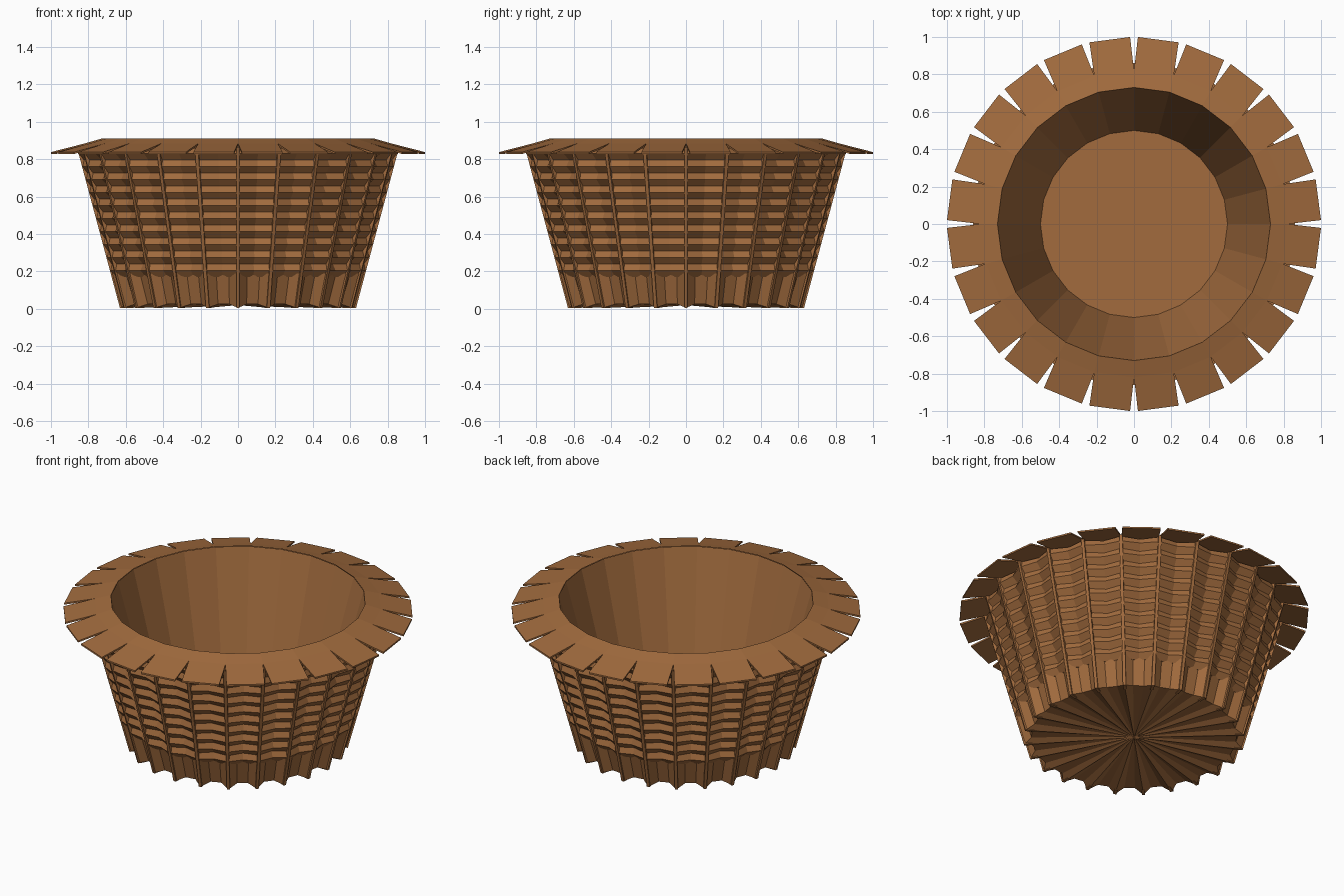
import bpy, bmesh, math

if "Cube" in bpy.data.objects:
    bpy.data.objects.remove(bpy.data.objects["Cube"])

N = 24                       # stakes around the basket
STEP = 360 / N

wicker = bpy.data.materials.new("wicker_brown")
wicker.diffuse_color = (0.36, 0.148, 0.048, 1)
wicker.use_nodes = True
wicker.node_tree.nodes["Principled BSDF"].inputs["Base Color"].default_value = wicker.diffuse_color


def wall_r(z):
    """Outer radius of the tapering wall at height z."""
    return 0.63 + 0.268 * z


def pol(r, deg, z):
    a = math.radians(deg)
    return (r * math.cos(a), r * math.sin(a), z)


def finish(name, bm):
    bmesh.ops.remove_doubles(bm, verts=bm.verts, dist=1e-5)
    me = bpy.data.meshes.new(name)
    bm.to_mesh(me)
    bm.free()
    me.materials.append(wicker)
    ob = bpy.data.objects.new(name, me)
    bpy.context.collection.objects.link(ob)
    return ob


def skin(bm, rings):
    """Join closed rings of points into a surface."""
    vs = [[bm.verts.new(p) for p in ring] for ring in rings]
    n = len(vs[0])
    for a, b in zip(vs, vs[1:]):
        for i in range(n):
            j = (i + 1) % n
            bm.faces.new((a[i], a[j], b[j], b[i]))
    return vs


def star(pattern):
    """Repeat (angle offset, radius, z) points for every sector."""
    return [pol(r, k * STEP + a, z) for k in range(N) for a, r, z in pattern]


# Smooth faceted inside: wall and floor
bm = bmesh.new()
rings = skin(bm, [star([(0, 0.73, 0.908)]), star([(0, 0.5, 0.06)])])
bm.faces.new(rings[-1])
finish("inner_bowl", bm)

# Pleated foot band under the weave, continuing as a pleated base
bm = bmesh.new()


def pleat(z, depth, lift=0.0):
    r = wall_r(z)
    return star([(0, r, z), (4.5, r - depth, z + lift), (10.5, r - depth, z + lift)])


hub = star([(0, 0.01, 0.02), (4.5, 0.01, 0.025), (10.5, 0.01, 0.025)])
foot = skin(bm, [hub, pleat(0.005, 0.045, 0.02), pleat(0.19, 0.045)])
bm.faces.new(list(reversed(foot[0])))
finish("pleated_foot", bm)

# Woven band: rows of small pointed bumps
Z0, Z1, ROWS = 0.17, 0.865, 10
bm = bmesh.new()
rings = [star([(0, 0.58, Z0), (7.5, 0.58, Z0)])]
h = (Z1 - Z0) / ROWS
for row in range(ROWS):
    z = Z0 + row * h
    for f, ridge, mid in ((0, 0.016, 0.055), (0.5, 0.0, 0.028)):
        zz = z + f * h
        r = wall_r(zz)
        rings.append(star([(0, r - ridge, zz), (7.5, r - mid, zz)]))
rings.append(star([(0, wall_r(Z1) - 0.016, Z1), (7.5, wall_r(Z1) - 0.055, Z1)]))
skin(bm, rings)
finish("woven_wall", bm)

# Slim upright stakes
bm = bmesh.new()
for k in range(N):
    a = math.radians(k * STEP)
    c, s = math.cos(a), math.sin(a)
    rings = []
    for z in (0.005, 0.865):
        r = wall_r(z)
        pts = [(r - 0.05, -0.009), (r, -0.009), (r, 0.009), (r - 0.05, 0.009)]
        rings.append([(x * c - y * s, x * s + y * c, z) for x, y in pts])
    vs = skin(bm, rings)
    bm.faces.new(list(reversed(vs[0])))
    bm.faces.new(vs[1])
finish("stakes", bm)

# Sloping rim of separate tabs with notches between them
bm = bmesh.new()
for k in range(N):
    a = k * STEP
    outline = [(0.73, 0, 0.91), (0.82, 0, 0.884), (1.0, 1.2, 0.838),
               (1.0, STEP - 1.2, 0.838), (0.82, STEP, 0.884), (0.73, STEP, 0.91)]
    top = [bm.verts.new(pol(r, a + d, z)) for r, d, z in outline]
    low = [bm.verts.new(pol(r, a + d, z - 0.01)) for r, d, z in outline]
    for i, j in ((0, 5), (1, 4)):
        n, m = i + 1, j - 1
        bm.faces.new((top[i], top[n], top[m], top[j]))
        bm.faces.new((low[j], low[m], low[n], low[i]))
    for i in (1, 2, 3):
        bm.faces.new((top[i], low[i], low[i + 1], top[i + 1]))
finish("rim_tabs", bm)
